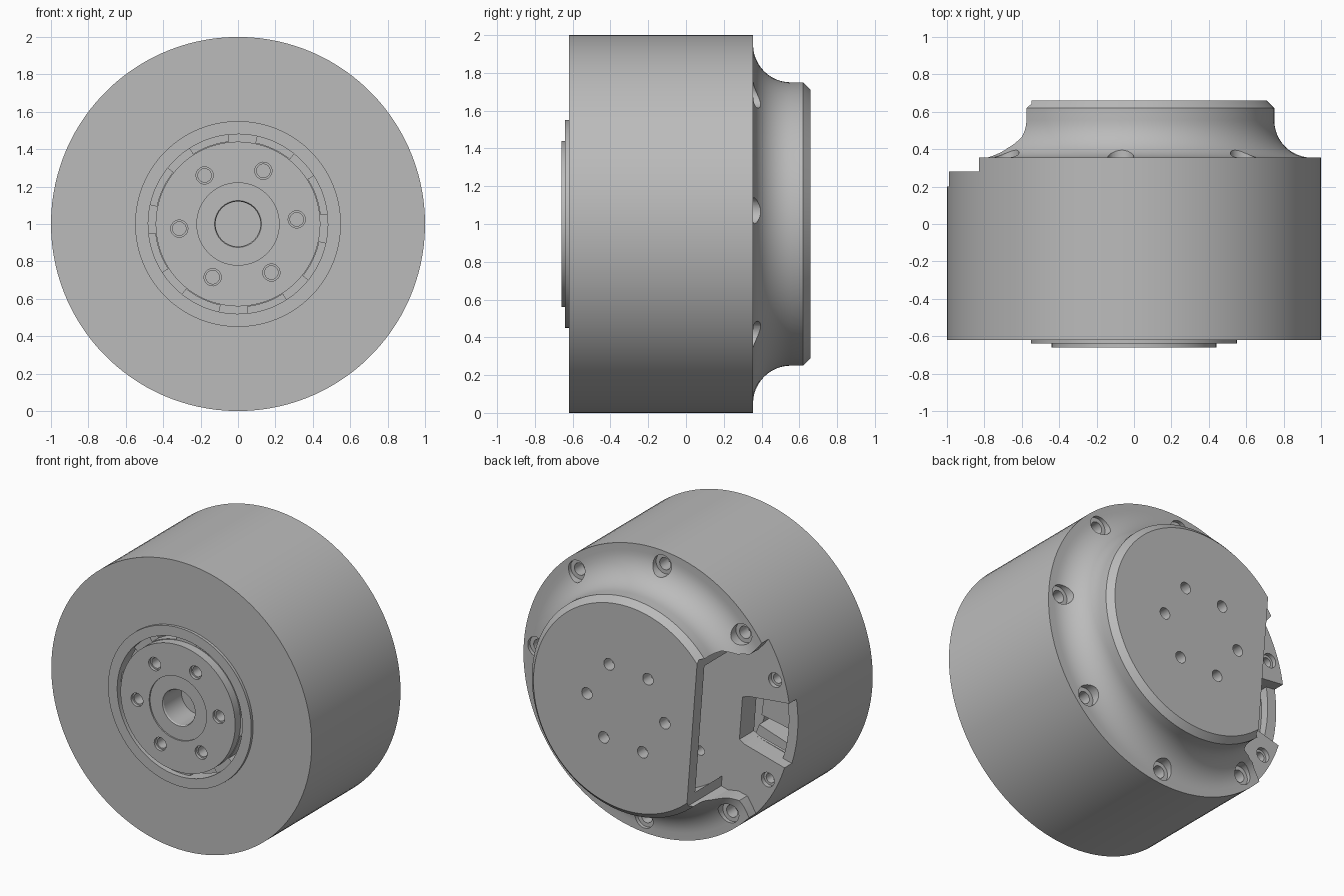
import bpy, bmesh
from math import sin, cos, pi, radians

if "Cube" in bpy.data.objects:
    bpy.data.objects.remove(bpy.data.objects["Cube"], do_unlink=True)

TILT = radians(4.5)      # the whole hole pattern is turned slightly on its axis
SEG = 128

grey = bpy.data.materials.new("machined_grey")
grey.use_nodes = True
grey.diffuse_color = (0.5, 0.5, 0.5, 1)
grey.node_tree.nodes["Principled BSDF"].inputs["Base Color"].default_value = (0.5, 0.5, 0.5, 1)


def place(x, z, y):
    """Local cross-section (x, z) at depth y, turned and lifted to the axle."""
    return (x * cos(TILT) - z * sin(TILT), y, 1 + x * sin(TILT) + z * cos(TILT))


def finish(name, bm):
    bmesh.ops.recalc_face_normals(bm, faces=bm.faces)
    mesh = bpy.data.meshes.new(name)
    bm.to_mesh(mesh)
    bm.free()
    obj = bpy.data.objects.new(name, mesh)
    mesh.materials.append(grey)
    bpy.context.collection.objects.link(obj)
    return obj


def revolve(name, profile, seg=SEG):
    """Turn a (radius, y) profile around the axle."""
    bm = bmesh.new()
    rings = [[bm.verts.new(place(r * cos(2 * pi * i / seg), r * sin(2 * pi * i / seg), y))
              for i in range(seg)] for r, y in profile]
    pairs = list(zip(rings, rings[1:]))
    if profile[0][0] > 0:
        pairs.append((rings[-1], rings[0]))
    for a, b in pairs:
        for i in range(seg):
            j = (i + 1) % seg
            bm.faces.new((a[i], a[j], b[j], b[i]))
    bmesh.ops.remove_doubles(bm, verts=bm.verts, dist=1e-5)
    return finish(name, bm)


def prism(name, outline, y0, y1):
    """Extrude an (x, z) outline along the axle."""
    bm = bmesh.new()
    a = [bm.verts.new(place(x, z, y0)) for x, z in outline]
    b = [bm.verts.new(place(x, z, y1)) for x, z in outline]
    bm.faces.new(a)
    bm.faces.new(b)
    for i in range(len(a)):
        j = (i + 1) % len(a)
        bm.faces.new((a[i], a[j], b[j], b[i]))
    return finish(name, bm)


def circle(radius, dist=0, deg=0, seg=24):
    cx, cz = dist * cos(radians(deg)), dist * sin(radians(deg))
    return [(cx + radius * cos(2 * pi * i / seg), cz + radius * sin(2 * pi * i / seg))
            for i in range(seg)]


def sector(r0, r1, deg, half, steps=6):
    angles = [radians(deg - half + 2 * half * i / steps) for i in range(steps + 1)]
    return ([(r1 * cos(a), r1 * sin(a)) for a in angles]
            + [(r0 * cos(a), r0 * sin(a)) for a in reversed(angles)])


def mirrored(points):
    return points + [(x, -z) for x, z in reversed(points)]


def cut(target, outline, y0, y1):
    cutter = prism("cutter", outline, y0, y1)
    mod = target.modifiers.new("cut", 'BOOLEAN')
    mod.operation, mod.solver, mod.object = 'DIFFERENCE', 'EXACT', cutter
    bpy.context.view_layer.objects.active = target
    bpy.ops.object.modifier_apply(modifier=mod.name)
    bpy.data.objects.remove(cutter, do_unlink=True)


# Rotor housing: front disc with raised lip, and the outer drum
housing = revolve("rotor_housing", [
    (0.48, -0.64), (0.55, -0.64), (0.55, -0.62), (1.0, -0.62), (1.0, 0.2),
    (0.93, 0.2), (0.93, -0.54), (0.48, -0.54)])

# Back cap: drum edge, concave flare, chamfered boss
flare = [(0.95 - 0.2 * sin(a), 0.555 - 0.2 * cos(a))
         for a in (pi / 2 * i / 12 for i in range(13))]
cap = revolve("back_cap", [(0, 0.12), (0.93, 0.12), (0.93, 0.2), (1.0, 0.2), (1.0, 0.355)]
              + flare + [(0.75, 0.62), (0.71, 0.66), (0, 0.66)])

# Hollow under the boss plate and side pocket open to the rim
cut(cap, circle(0.68, seg=64), 0.28, 0.575)
cut(cap, mirrored([(-0.51, 0.52), (-0.56, 0.53), (-0.64, 0.51), (-0.71, 0.52),
                   (-0.75, 0.57), (-0.79, 0.63), (-1.2, 0.7)]), 0.28, 0.8)

# Cable opening in the pocket floor, with a shallow notch at the rim
cut(cap, mirrored([(-0.62, 0.15), (-0.66, 0.17), (-1.2, 0.27)]), 0.14, 0.4)
cut(cap, mirrored([(-0.62, 0.15), (-0.66, 0.17), (-0.9, 0.21)]), 0.0, 0.3)

# Flange screws: counterbore and socket
for deg in [45 * k for k in range(8) if k != 4]:
    cut(cap, circle(0.07, 0.9, deg), 0.33, 0.6)
    cut(cap, circle(0.042, 0.9, deg), 0.24, 0.4)
for deg in (157.5, 202.5):
    cut(cap, circle(0.05, 0.925, deg), 0.25, 0.4)
    cut(cap, circle(0.033, 0.925, deg), 0.18, 0.3)
for deg in (135, 225):
    cut(cap, circle(0.032, 0.47, deg), 0.2, 0.3)

# Output hub: disc with shallow centre recess and stepped bore
hub = revolve("front_hub", [
    (0, -0.45), (0.12, -0.45), (0.12, -0.64), (0.125, -0.65), (0.22, -0.65), (0.22, -0.66),
    (0.44, -0.66), (0.44, -0.6), (0.5, -0.6), (0.5, -0.53), (0.4, -0.53), (0.4, 0.12), (0, 0.12)])
for k in range(6):
    cut(hub, circle(0.046, 0.315, 60 * k), -0.64, -0.8)
    cut(hub, circle(0.036, 0.315, 60 * k), -0.5, -0.7)
    cut(cap, circle(0.04, 0.3, 60 * k), 0.5, 0.8)

# Ventilation slots in the groove around the hub
for k in range(8):
    cut(hub, sector(0.445, 0.52, 45 * k + 15, 13), -0.7, -0.5)

# Stator core and coils inside the drum
revolve("stator_core", [(0.5, -0.3), (0.62, -0.3), (0.62, 0.0), (0.5, 0.0)], 64)
for k in range(18):
    prism("stator_coil", sector(0.62, 0.86, 20 * k, 6.5, 2), -0.36, 0.04)

# Smooth the turned surfaces, keep machined edges crisp
bpy.ops.object.select_all(action='DESELECT')
for obj in bpy.context.collection.objects:
    if obj.type == 'MESH' and obj.data.materials and obj.data.materials[0] == grey:
        obj.select_set(True)
        bpy.context.view_layer.objects.active = obj
bpy.ops.object.shade_smooth_by_angle(angle=radians(25))
